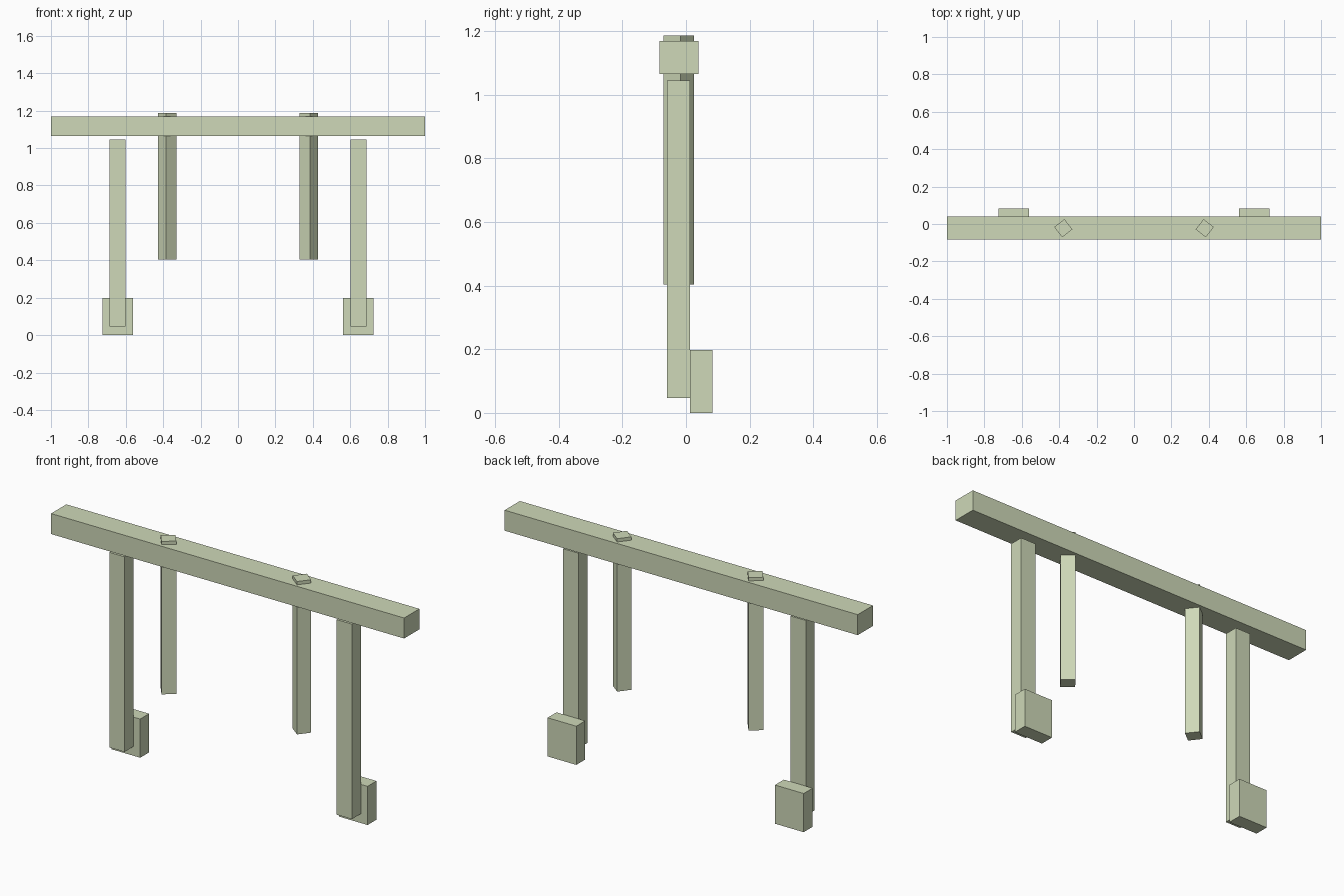
import bpy
from math import radians

if "Cube" in bpy.data.objects:
    bpy.data.objects.remove(bpy.data.objects["Cube"])

mat = bpy.data.materials.new("pale_green")
mat.diffuse_color = (0.62, 0.69, 0.48, 1)
mat.use_nodes = True
mat.node_tree.nodes["Principled BSDF"].inputs["Base Color"].default_value = mat.diffuse_color


def box(name, x, y, z, turn=0):
    """Box from (min, max) ranges, optionally turned about its vertical axis."""
    ranges = (x, y, z)
    bpy.ops.mesh.primitive_cube_add(size=1, location=[(a + b) / 2 for a, b in ranges])
    ob = bpy.context.object
    ob.name = name
    ob.scale = [b - a for a, b in ranges]
    ob.rotation_euler.z = radians(turn)
    ob.data.materials.append(mat)
    return ob


def around(c, size):
    return (c - size / 2, c + size / 2)


# Long top beam
box("beam", (-1, 1), (-0.084, 0.039), (1.065, 1.17))

for side, s in (("left", -1), ("right", 1)):
    # Tall outer post
    box(side + "_post", around(s * 0.644, 0.086), (-0.06, 0.012), (0.047, 1.046))
    # Foot block behind the post
    box(side + "_foot", around(s * 0.644, 0.163), (0.012, 0.084), (0, 0.198))
    # Turned hanging stick that pokes through the beam
    box(side + "_stick", around(s * 0.378, 0.069), around(-0.0225, 0.069),
        (0.404, 1.187), turn=-38 * s)
